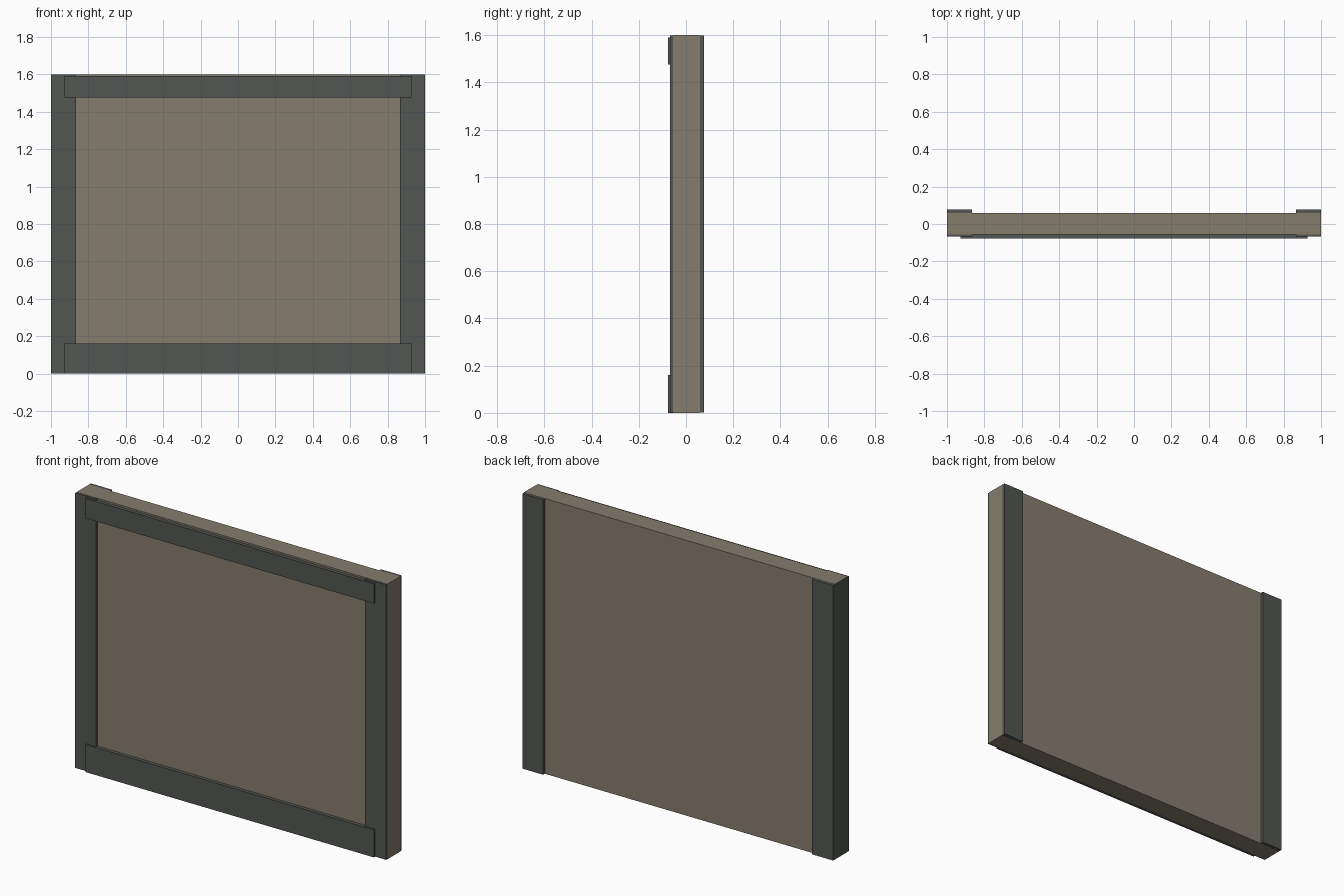
import bpy

cube = bpy.data.objects.get("Cube")
if cube:
    bpy.data.objects.remove(cube, do_unlink=True)


def make_material(name, colour):
    mat = bpy.data.materials.new(name)
    mat.use_nodes = True
    mat.diffuse_color = (*colour, 1)
    mat.node_tree.nodes["Principled BSDF"].inputs["Base Color"].default_value = (*colour, 1)
    return mat


def box(name, low, high, mat):
    """Add a box spanning two opposite corners."""
    centre = [(a + b) / 2 for a, b in zip(low, high)]
    bpy.ops.mesh.primitive_cube_add(size=1, location=centre)
    obj = bpy.context.object
    obj.name = name
    obj.scale = [b - a for a, b in zip(low, high)]
    bpy.ops.object.transform_apply(location=False, rotation=False, scale=True)
    obj.data.materials.append(mat)
    return obj


beige = make_material("warm beige", (0.235, 0.205, 0.155))
grey = make_material("dark grey", (0.085, 0.093, 0.085))

HEIGHT = 1.6
GAP = 0.001  # keeps flush faces from overlapping
POST = 0.865  # inner edge of the posts
FRONT, BACK = -0.077, 0.077

# Wall slab
box("wall_panel", (-1 + GAP, -0.056, 0), (1, 0.06, HEIGHT), beige)

# Corner posts running through the slab
box("left_post", (POST, -0.067, GAP), (1 - GAP, BACK, HEIGHT - GAP), grey)
box("right_post", (-1, -0.067, GAP), (-POST, BACK, HEIGHT - GAP), grey)

# Rails across the front
for name, bottom, top in (("bottom_rail", 0, 0.16), ("top_rail", 1.475, 1.59)):
    box(name, (-0.928, FRONT, bottom), (0.928, -0.04, top), grey)
